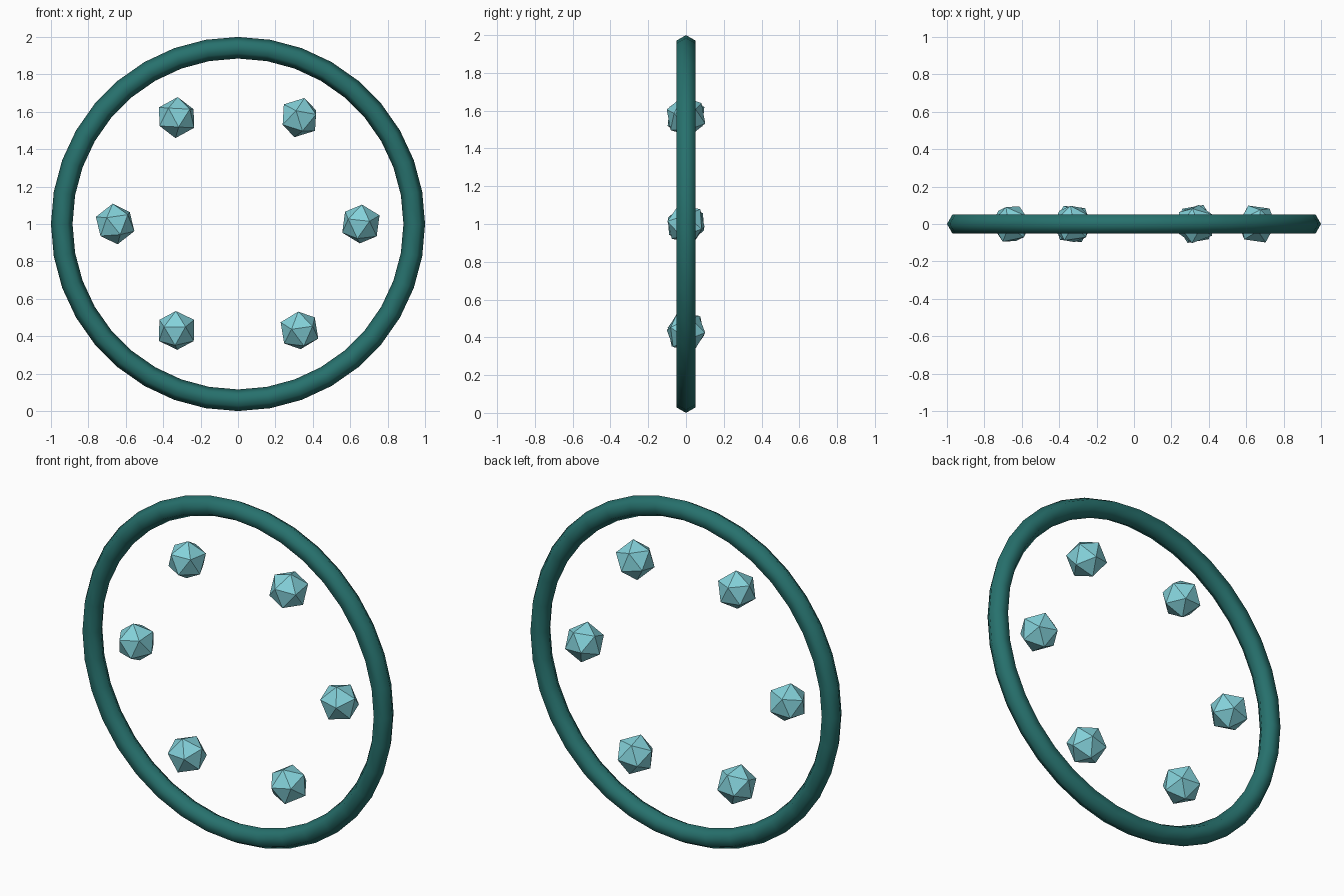
import bpy, math
from mathutils import Matrix, Vector, Euler

if "Cube" in bpy.data.objects:
    bpy.data.objects.remove(bpy.data.objects["Cube"])


def material(name, rgb):
    m = bpy.data.materials.new(name)
    m.diffuse_color = (*rgb, 1)
    m.use_nodes = True
    m.node_tree.nodes["Principled BSDF"].inputs["Base Color"].default_value = m.diffuse_color
    return m


dark_teal = material("dark_teal", (0.020, 0.165, 0.153))
pale_cyan = material("pale_cyan", (0.23, 0.64, 0.70))

# Upright ring with a six-sided cross-section
bpy.ops.mesh.primitive_torus_add(major_segments=36, minor_segments=6,
                                 major_radius=0.9423, minor_radius=0.0577)
ring = bpy.context.object
ring.name = "ring"
ring.data.transform(Matrix.Translation((0, 0, 1)) @ Matrix.Rotation(math.pi / 2, 4, 'X'))
ring.data.materials.append(dark_teal)
for p in ring.data.polygons:
    p.use_smooth = True

# Six floating twenty-sided crystals, a face turned to the front, each slightly tilted
tilts = [(8, 6, -8), (4, 10, 20), (-10, 3, 8), (-6, -8, 12), (9, 0, -6), (12, -8, 10)]
for i, tilt in enumerate(tilts):
    bpy.ops.mesh.primitive_ico_sphere_add(subdivisions=1, radius=0.11)
    gem = bpy.context.object
    gem.name = f"crystal_{i + 1}"
    me = gem.data
    face = me.polygons[0]
    n = face.normal.copy()
    down = (me.vertices[face.vertices[0]].co - face.center).normalized()
    # face normal -> -y, one face corner -> -z
    basis = Matrix((-n.cross(down), -n, -down))
    if basis.determinant() < 0:
        basis[0] = -basis[0]
    turn = Euler([math.radians(t) for t in tilt]).to_matrix()
    a = i * math.pi / 3
    place = Matrix.Translation((0.657 * math.cos(a), 0, 1 + 0.657 * math.sin(a)))
    me.transform(place @ (turn @ basis).to_4x4())
    me.materials.append(pale_cyan)
